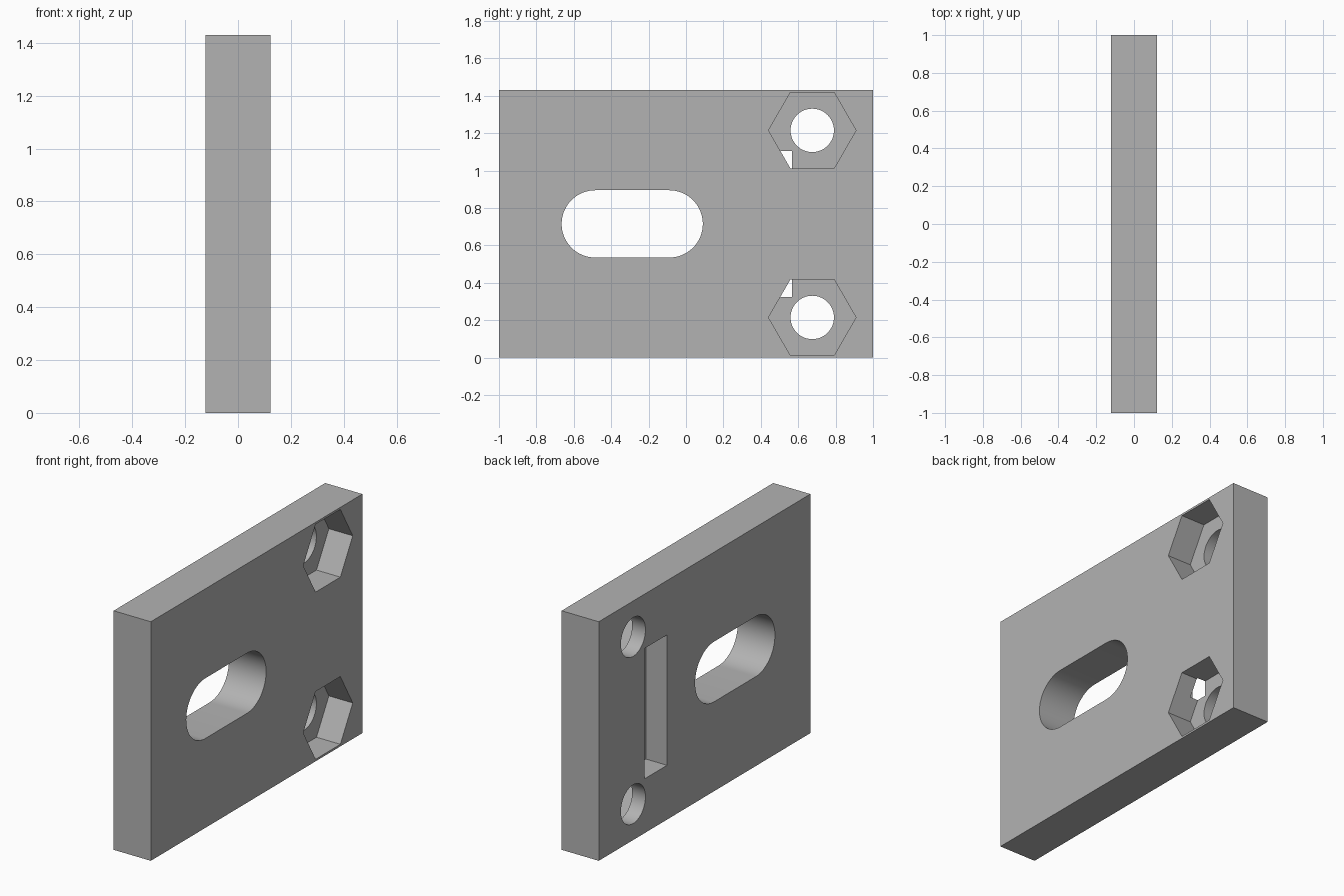
import bpy
import math
from mathutils import Matrix

T, H = 0.246, 1.43          # plate thickness and height
FACE = T / 2                # +x face; the back of the plate is at -FACE
MID = H / 2
HOLE_Y, HOLE_DZ = 0.675, 0.5

cube = bpy.data.objects.get("Cube")
if cube:
    bpy.data.objects.remove(cube)

grey = bpy.data.materials.new("plain grey")
grey.use_nodes = True
colour = (0.45, 0.45, 0.45, 1)
grey.diffuse_color = colour
grey.node_tree.nodes["Principled BSDF"].inputs["Base Color"].default_value = colour


def prism(name, outline, x0, x1):
    """Extrude a (y, z) outline along x from x0 to x1."""
    n = len(outline)
    verts = [(x, y, z) for x in (x0, x1) for y, z in outline]
    faces = [tuple(reversed(range(n))), tuple(range(n, 2 * n))]
    faces += [(i, (i + 1) % n, n + (i + 1) % n, n + i) for i in range(n)]
    mesh = bpy.data.meshes.new(name)
    mesh.from_pydata(verts, [], faces)
    mesh.materials.append(grey)
    obj = bpy.data.objects.new(name, mesh)
    bpy.context.collection.objects.link(obj)
    return obj


def box(y0, y1, z0, z1):
    return [(y0, z0), (y1, z0), (y1, z1), (y0, z1)]


def arc(y, z, r, start, end, steps):
    angles = [math.radians(start + (end - start) * i / steps) for i in range(steps + 1)]
    return [(y + r * math.cos(a), z + r * math.sin(a)) for a in angles]


# Plate
plate = prism("plate", box(-1, 1, 0, H), -FACE, FACE)

# Rounded through slot
r = 0.18
slot = arc(-0.09, MID, r, -90, 90, 32) + arc(-0.485, MID, r, 90, 270, 32)
cutters = [prism("slot_cutter", slot, -1, 1)]

# Bolt holes with hexagonal nut pockets on the +x face
for label, side in (("lower", -1), ("upper", 1)):
    z = MID + side * HOLE_DZ
    cutters.append(prism(label + "_hole_cutter", arc(HOLE_Y, z, 0.116, 0, 360, 64)[:-1], -1, 1))
    cutters.append(prism(label + "_nut_cutter", arc(HOLE_Y, z, 0.234, 0, 360, 6)[:-1],
                         FACE - 0.158, 1))

# Shallow upright channel on the -x face
cutters.append(prism("channel_cutter", box(0.355, 0.568, MID - 0.39, MID + 0.39),
                     -1, -FACE + 0.14))

# Cut the plate, then discard the cutters
bpy.ops.object.select_all(action="DESELECT")
bpy.context.view_layer.objects.active = plate
plate.select_set(True)
for cutter in cutters:
    cutter.hide_render = True
    mod = plate.modifiers.new(cutter.name, "BOOLEAN")
    mod.operation = "DIFFERENCE"
    mod.solver = "EXACT"
    mod.object = cutter
    bpy.ops.object.modifier_apply(modifier=mod.name)
    bpy.data.objects.remove(cutter)

bpy.ops.object.shade_smooth_by_angle(angle=math.radians(30))
